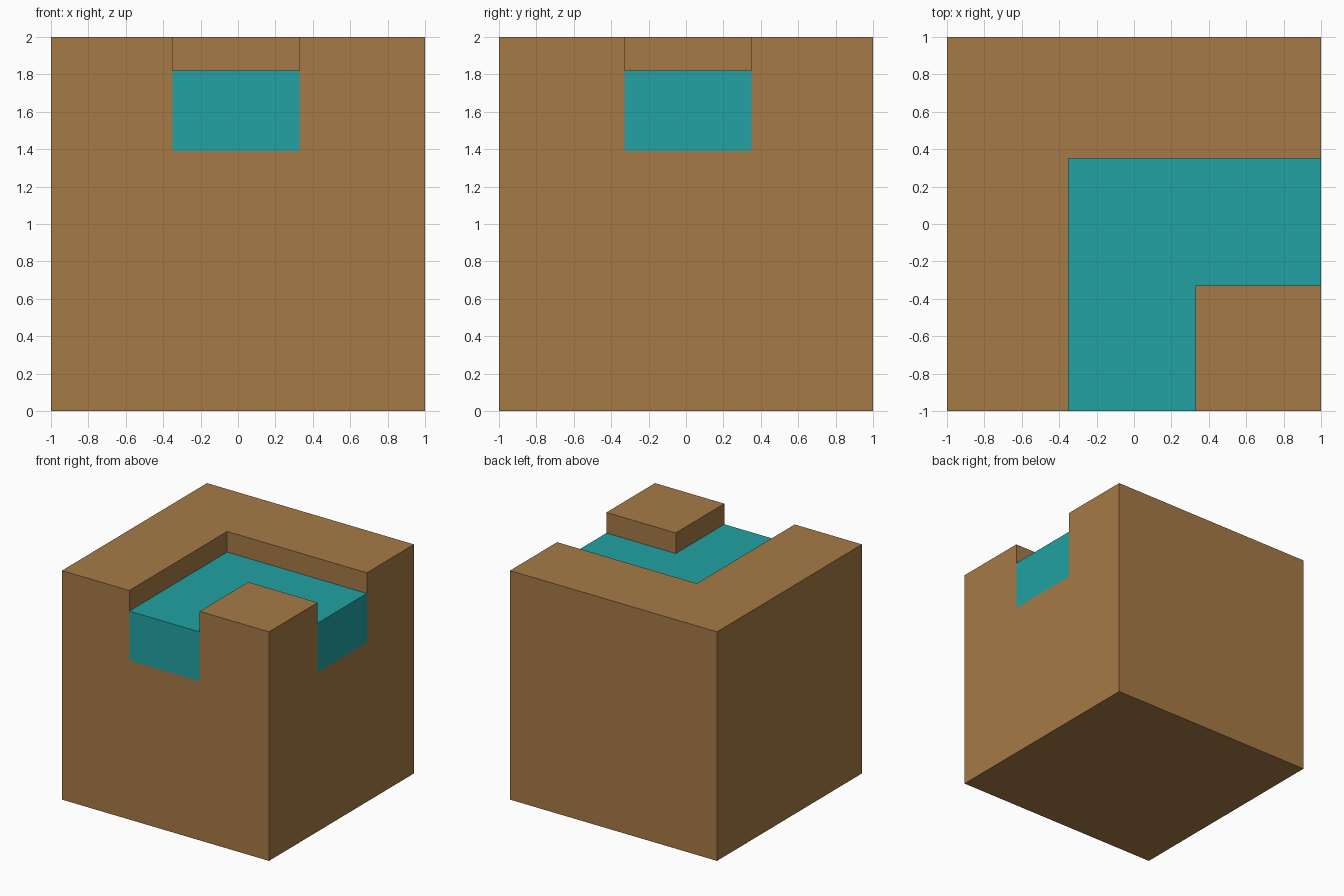
import bpy
import bmesh
from mathutils import Vector

if "Cube" in bpy.data.objects:
    bpy.data.objects.remove(bpy.data.objects["Cube"])

# Colours
earth = bpy.data.materials.new("earth_brown")
earth.diffuse_color = (0.38, 0.193, 0.061, 1)
earth.use_nodes = True
earth.node_tree.nodes["Principled BSDF"].inputs["Base Color"].default_value = earth.diffuse_color
water = bpy.data.materials.new("water_teal")
water.diffuse_color = (0.016, 0.36, 0.365, 1)
water.use_nodes = True
water.node_tree.nodes["Principled BSDF"].inputs["Base Color"].default_value = water.diffuse_color

# Cell borders: the channel is the middle band, turning from front to right
X = [-1, -0.35, 0.33, 1]
Y = [-1, -0.33, 0.35, 1]
Z = [0, 1.39, 1.82, 2]
CHANNEL = {(1, 0), (1, 1), (2, 1)}


def filled(i, j, k):
    """True where the block is solid; the channel is open in the top layer."""
    inside = all(0 <= n <= 2 for n in (i, j, k))
    return inside and not (k == 2 and (i, j) in CHANNEL)


# Solid block with only its outer faces, water coloured by cell
bm = bmesh.new()
for i in range(3):
    for j in range(3):
        for k in range(3):
            if not filled(i, j, k):
                continue
            is_water = k == 1 and (i, j) in CHANNEL
            for axis in range(3):
                for side in (0, 1):
                    near = [i, j, k]
                    near[axis] += 2 * side - 1
                    if filled(*near):
                        continue
                    u, v = (axis + 1) % 3, (axis + 2) % 3
                    corners = []
                    for du, dv in ((0, 0), (1, 0), (1, 1), (0, 1)):
                        n = [i, j, k]
                        n[axis] += side
                        n[u] += du
                        n[v] += dv
                        corners.append(bm.verts.new(Vector((X[n[0]], Y[n[1]], Z[n[2]]))))
                    if side == 0:
                        corners.reverse()
                    bm.faces.new(corners).material_index = int(is_water)

# Weld and merge flat areas of one colour
bmesh.ops.remove_doubles(bm, verts=bm.verts[:], dist=0.0001)
bmesh.ops.dissolve_limit(bm, angle_limit=0.01, verts=bm.verts[:], edges=bm.edges[:],
                         delimit={'MATERIAL'})

mesh = bpy.data.meshes.new("river_bend_block")
bm.to_mesh(mesh)
bm.free()
mesh.materials.append(earth)
mesh.materials.append(water)
block = bpy.data.objects.new("river_bend_block", mesh)
bpy.context.collection.objects.link(block)
